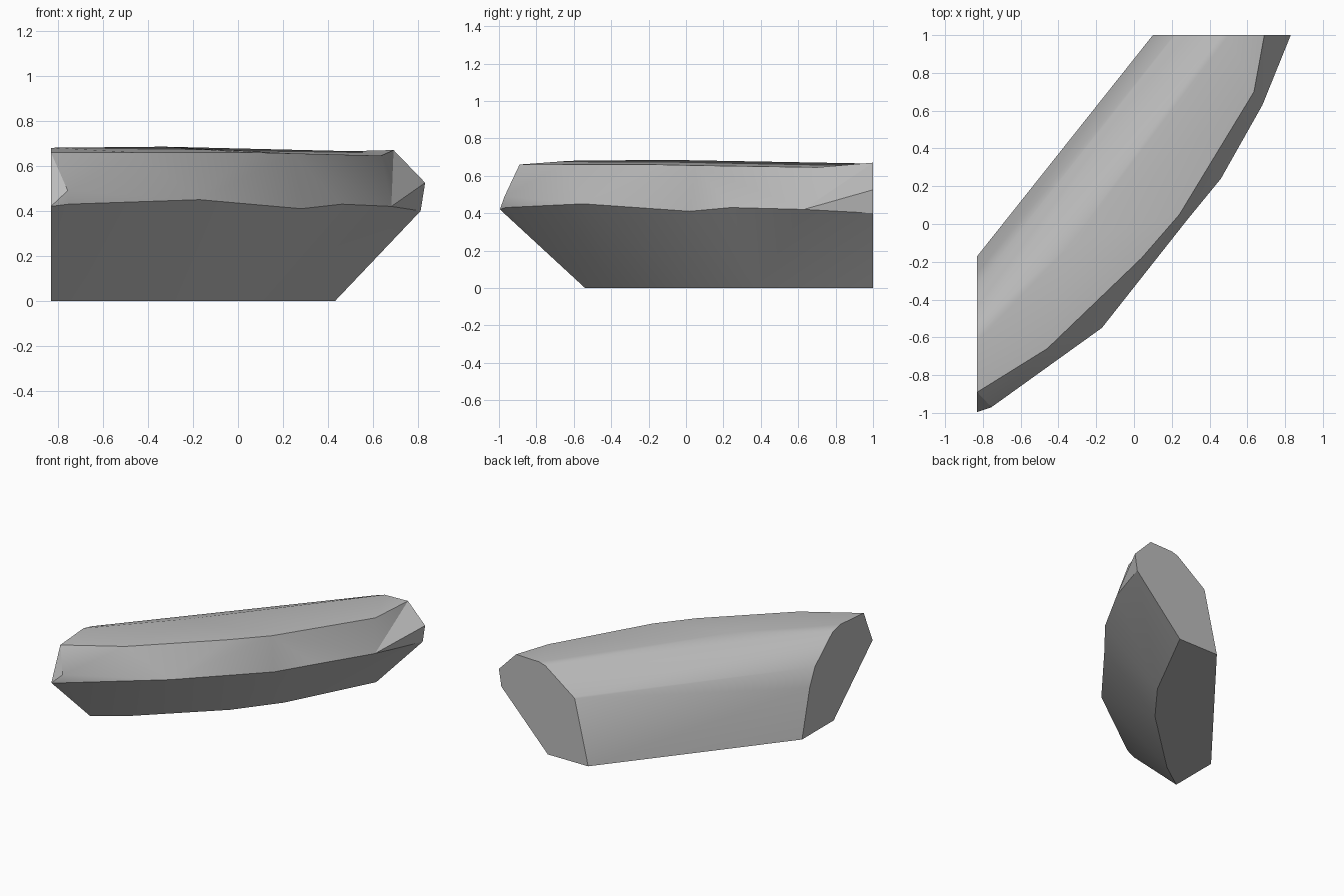
import bpy
import bmesh
import math
from mathutils import Vector

default_cube = bpy.data.objects.get("Cube")
if default_cube:
    bpy.data.objects.remove(default_cube, do_unlink=True)

# Both ends are flat cuts on these planes
LEFT_CUT = -0.83
BACK_CUT = 1.0


def contour(start, middle, finish):
    """A line along the rock from the side cut (y, z) to the back cut (x, z)."""
    first = Vector((LEFT_CUT, start[0], start[1]))
    last = Vector((finish[0], BACK_CUT, finish[1]))
    return [first] + [Vector(point) for point in middle] + [last]


def fractions(points):
    """Fraction of total length reached at every point of a contour."""
    lengths = [(b - a).length for a, b in zip(points, points[1:])]
    total = sum(lengths)
    return [sum(lengths[:index]) / total for index in range(len(points))]


def stitch(mesh, lower, upper):
    """Fill the strip between two contours with triangles."""
    lower_at = fractions([vert.co for vert in lower])
    upper_at = fractions([vert.co for vert in upper])
    i = j = 0
    while i < len(lower) - 1 or j < len(upper) - 1:
        can_lower = i < len(lower) - 1
        can_upper = j < len(upper) - 1
        if can_lower and (not can_upper or lower_at[i + 1] <= upper_at[j + 1]):
            mesh.faces.new((lower[i], lower[i + 1], upper[j]))
            i += 1
        else:
            mesh.faces.new((lower[i], upper[j + 1], upper[j]))
            j += 1


# Rock contours, around the section from the back foot to the front foot
back_foot = contour((-0.17, 0), [], (0.1, 0))
back_wall = contour((-0.26, 0.35), [], (0.21, 0.47))
back_shoulder = contour((-0.32, 0.48), [], (0.22, 0.48))
back_crest = contour((-0.53, 0.66), [], (0.45, 0.65))
ridge = contour((-0.62, 0.68), [(-0.33, -0.1, 0.685)], (0.5, 0.665))
front_rim = contour(
    (-0.89, 0.66),
    [(-0.46, -0.66, 0.66), (0.04, -0.18, 0.66), (0.24, 0.05, 0.655), (0.635, 0.7, 0.645)],
    (0.69, 0.67),
)
waist = [(-0.17, -0.55, 0.45), (0.28, 0.02, 0.41), (0.46, 0.24, 0.43), (0.68, 0.63, 0.42)]
waist_high = contour((-0.995, 0.42), [(-0.755, -0.97, 0.49)] + waist, (0.83, 0.525))
waist_low = contour((-0.995, 0.42), [(-0.75, -0.965, 0.43)] + waist, (0.81, 0.4))
front_foot = contour(
    (-0.54, 0),
    [(-0.63, -0.4, 0), (-0.12, 0.08, 0), (0.11, 0.38, 0)],
    (0.43, 0),
)
contours = [back_foot, back_wall, back_shoulder, back_crest, ridge,
            front_rim, waist_high, waist_low, front_foot]

# Rock skin, closed by the underside and the two flat cuts
mesh = bmesh.new()
rows = [[mesh.verts.new(point) for point in line] for line in contours]
for lower, upper in zip(rows, rows[1:]):
    stitch(mesh, lower, upper)
mesh.faces.new(rows[0] + rows[-1][::-1])
mesh.faces.new([row[0] for row in rows])
mesh.faces.new([row[-1] for row in rows])
bmesh.ops.remove_doubles(mesh, verts=mesh.verts[:], dist=0.001)
bmesh.ops.recalc_face_normals(mesh, faces=mesh.faces[:])

data = bpy.data.meshes.new("rock_ledge")
mesh.to_mesh(data)
mesh.free()
rock_ledge = bpy.data.objects.new("rock_ledge", data)
bpy.context.collection.objects.link(rock_ledge)

# Plain grey stone
stone = bpy.data.materials.new("grey_stone")
stone.use_nodes = True
grey = (0.5, 0.5, 0.5, 1)
stone.diffuse_color = grey
stone.node_tree.nodes["Principled BSDF"].inputs["Base Color"].default_value = grey
data.materials.append(stone)

# Soft shading with crisp ridges
bpy.ops.object.select_all(action="DESELECT")
rock_ledge.select_set(True)
bpy.context.view_layer.objects.active = rock_ledge
bpy.ops.object.shade_smooth_by_angle(angle=math.radians(30))
